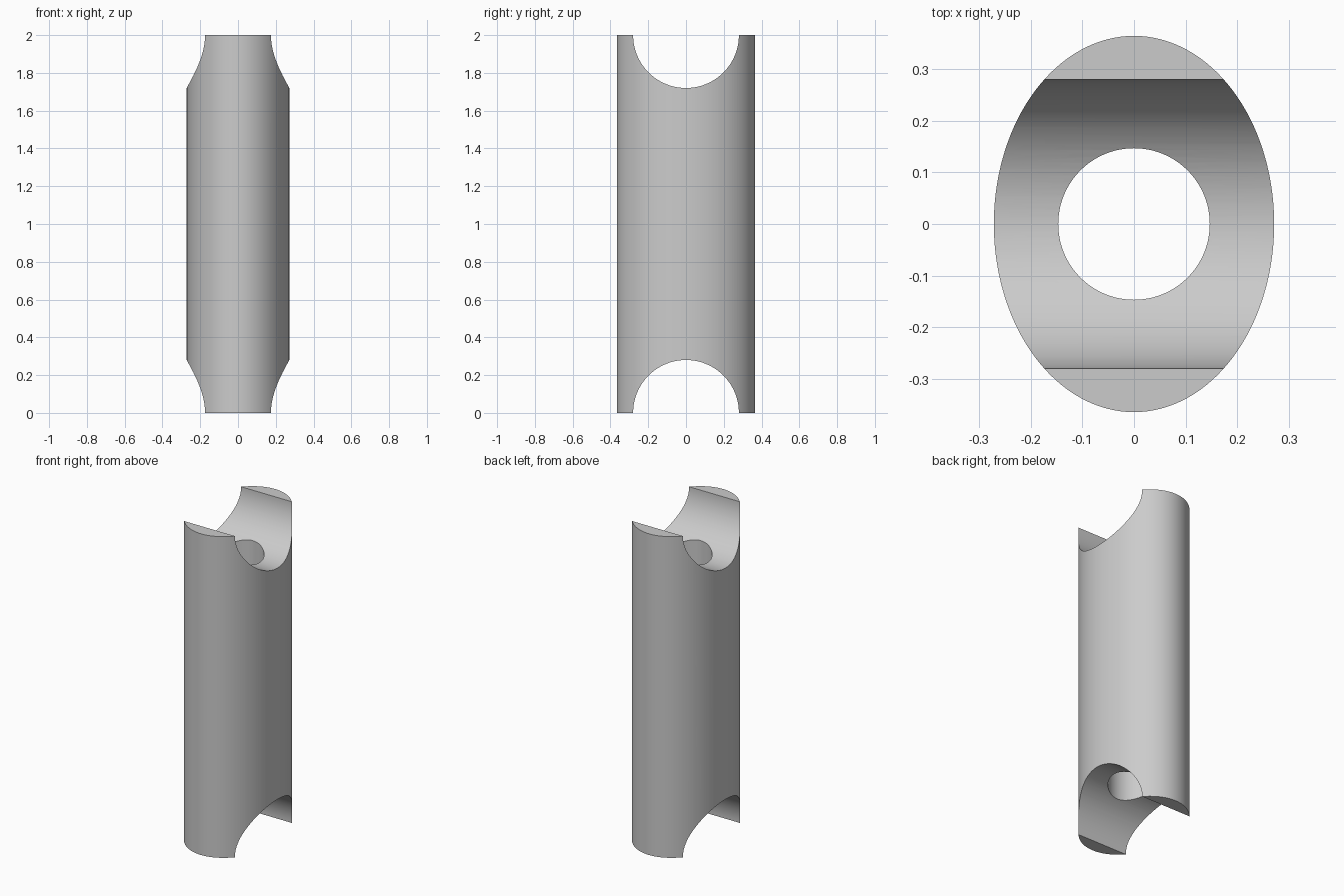
import bpy
import math

cube = bpy.data.objects.get("Cube")
if cube:
    bpy.data.objects.remove(cube, do_unlink=True)

HEIGHT = 2.0
HALF_X, HALF_Y = 0.272, 0.365
SADDLE_RADIUS = 0.28
BORE_RADIUS = 0.147

grey = bpy.data.materials.new("plain_grey")
grey.use_nodes = True
colour = (0.6, 0.6, 0.6, 1.0)
grey.diffuse_color = colour
grey.node_tree.nodes["Principled BSDF"].inputs["Base Color"].default_value = colour


def cylinder(name, radius, depth, z, tilt=0.0):
    bpy.ops.mesh.primitive_cylinder_add(
        vertices=128, radius=radius, depth=depth, location=(0, 0, z), rotation=(0, tilt, 0))
    obj = bpy.context.object
    obj.name = name
    return obj


# Oval tube body
body = cylinder("strut_body", 1.0, HEIGHT, HEIGHT / 2)
body.scale = (HALF_X, HALF_Y, 1)
bpy.ops.object.transform_apply(location=True, rotation=True, scale=True)
body.data.materials.append(grey)

# Round bore along the length, and a crosswise saddle at each end
cutters = [cylinder("bore_cutter", BORE_RADIUS, HEIGHT * 1.5, HEIGHT / 2)]
for name, z in (("bottom_saddle_cutter", 0.0), ("top_saddle_cutter", HEIGHT)):
    cutters.append(cylinder(name, SADDLE_RADIUS, 1.0, z, math.pi / 2))

bpy.ops.object.select_all(action="DESELECT")
body.select_set(True)
bpy.context.view_layer.objects.active = body
for cutter in cutters:
    cut = body.modifiers.new(cutter.name, "BOOLEAN")
    cut.operation = "DIFFERENCE"
    cut.solver = "EXACT"
    cut.object = cutter
    bpy.ops.object.modifier_apply(modifier=cut.name)
for cutter in cutters:
    bpy.data.objects.remove(cutter, do_unlink=True)

# Smooth curved walls with crisp rims
bpy.ops.object.shade_smooth_by_angle(angle=math.radians(30))
